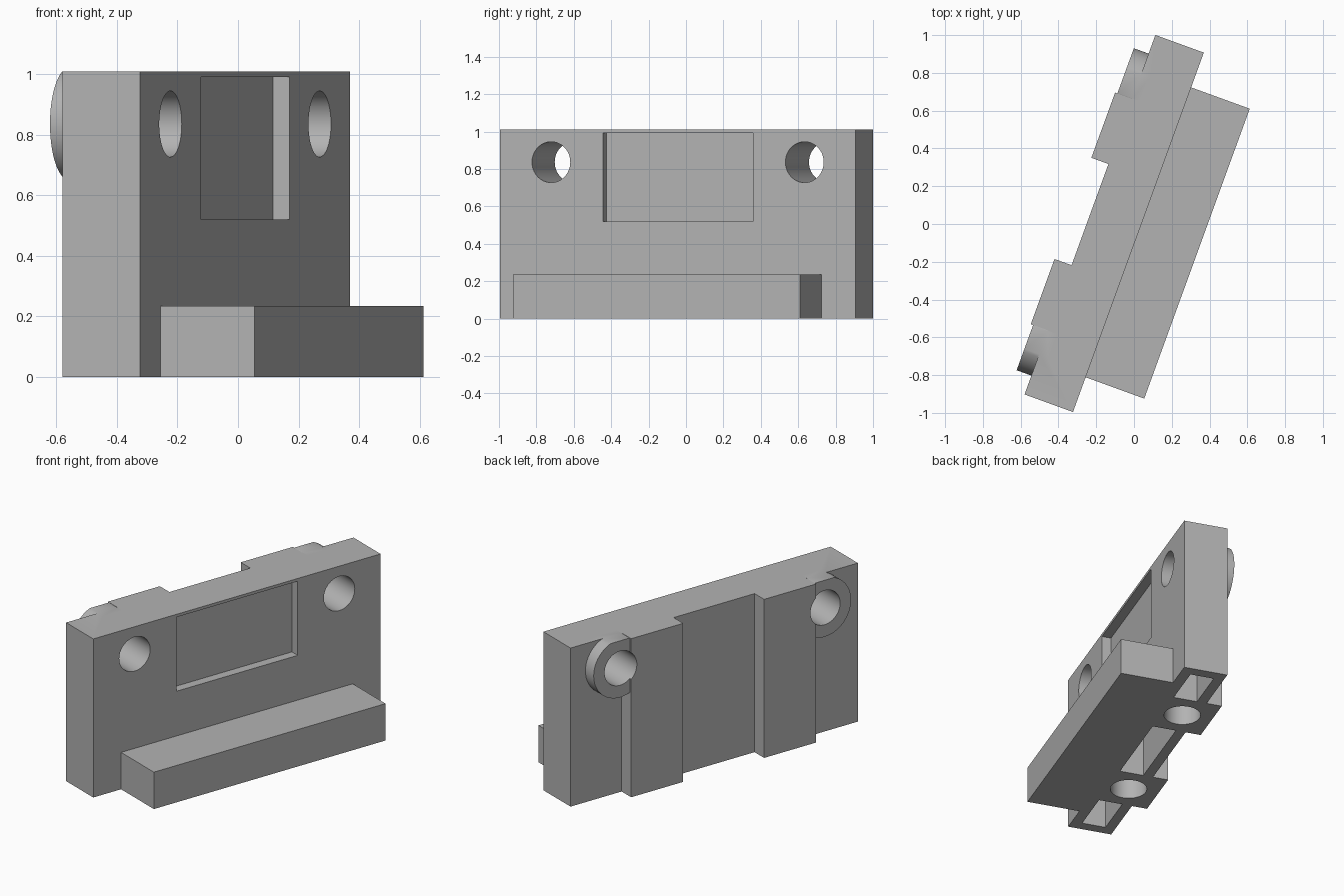
import bpy, bmesh, math
from mathutils import Matrix

if "Cube" in bpy.data.objects:
    bpy.data.objects.remove(bpy.data.objects["Cube"])

# Local frame: x = thickness (front is +x), y = length, z = up; turned 20 degrees
TURN = Matrix.Rotation(math.radians(-20), 4, 'Z')
H = 1.01                                  # block height
FRONT, BACK, BUMP, BOSS = 0.037, -0.236, -0.332, -0.319
Y0, Y1 = -1.046, 0.979                    # block ends
BUMPS = ((-0.685, -0.318), (0.252, 0.619))
HOLES_Y, HOLE_Z, HOLE_R, BOSS_R = (-0.754, 0.688), 0.836, 0.109, 0.186

grey = bpy.data.materials.new("light_grey")
grey.diffuse_color = (0.45, 0.45, 0.45, 1)
grey.use_nodes = True
grey.node_tree.nodes["Principled BSDF"].inputs["Base Color"].default_value = grey.diffuse_color


def prism(name, base, offset):
    """Extrude a polygon of 3D points along an offset."""
    bm = bmesh.new()
    face = bm.faces.new([bm.verts.new(p) for p in base])
    top = bmesh.ops.extrude_face_region(bm, geom=[face])["geom"]
    bmesh.ops.translate(bm, vec=offset, verts=[v for v in top if isinstance(v, bmesh.types.BMVert)])
    bmesh.ops.recalc_face_normals(bm, faces=bm.faces)
    bm.transform(TURN)
    mesh = bpy.data.meshes.new(name)
    bm.to_mesh(mesh)
    bm.free()
    mesh.materials.append(grey)
    obj = bpy.data.objects.new(name, mesh)
    bpy.context.collection.objects.link(obj)
    return obj


def box(name, x, y, z):
    base = [(x[0], y[0], z[0]), (x[1], y[0], z[0]), (x[1], y[1], z[0]), (x[0], y[1], z[0])]
    return prism(name, base, (0, 0, z[1] - z[0]))


def disc_x(name, y, r, x0, x1, top=9.0):
    """Cylinder along the thickness, trimmed flat at a given height."""
    pts = []
    if HOLE_Z + r > top:                  # arc only, closed by a flat chord
        a0 = math.asin((top - HOLE_Z) / r)
        angles = [math.pi - a0 + (math.pi + 2 * a0) * i / 60 for i in range(61)]
    else:
        angles = [math.tau * i / 64 for i in range(64)]
    for a in angles:
        pts.append((x0, y + r * math.cos(a), HOLE_Z + r * math.sin(a)))
    return prism(name, pts, (x1 - x0, 0, 0))


def combine(target, tool, operation):
    mod = target.modifiers.new("combine", 'BOOLEAN')
    mod.operation, mod.object, mod.solver = operation, tool, 'EXACT'
    bpy.context.view_layer.objects.active = target
    bpy.ops.object.modifier_apply(modifier=mod.name)
    bpy.data.objects.remove(tool)


# Upright block, with the two raised pads in its plan outline
outline = [(FRONT, Y0), (FRONT, Y1), (BACK, Y1)]
for a, b in reversed(BUMPS):
    outline += [(BACK, b), (BUMP, b), (BUMP, a), (BACK, a)]
outline.append((BACK, Y0))
block = prism("block", [(x, y, 0) for x, y in outline], (0, 0, H))

# Round bosses on the back
for y in HOLES_Y:
    combine(block, disc_x("boss", y, BOSS_R, BOSS, BACK + 0.05, H), 'UNION')

# Through holes
for y in HOLES_Y:
    combine(block, disc_x("hole", y, HOLE_R, -0.6, 0.3), 'DIFFERENCE')

# Shallow front window recess
combine(block, box("recess", (FRONT - 0.058, 0.2), (-0.459, 0.395), (0.52, 0.992)), 'DIFFERENCE')

# Hollow pockets open at the bottom
for span in ((-0.978, -0.685), (-0.318, 0.252), (0.619, 0.911)):
    combine(block, box("pocket", (-0.175, -0.027), span, (-0.2, 0.46)), 'DIFFERENCE')

# Round sockets under the pads
for a, b in BUMPS:
    ring = [(-0.148 + HOLE_R * math.cos(math.tau * i / 64),
             (a + b) / 2 + HOLE_R * math.sin(math.tau * i / 64), -0.2) for i in range(64)]
    combine(block, prism("socket", ring, (0, 0, 0.66)), 'DIFFERENCE')

# Front foot
foot = box("foot", (FRONT, 0.367), (-0.85, 0.783), (0, 0.235))

# Smooth the round walls only
bpy.ops.object.select_all(action='DESELECT')
block.select_set(True)
bpy.context.view_layer.objects.active = block
bpy.ops.object.shade_smooth_by_angle(angle=math.radians(30))
